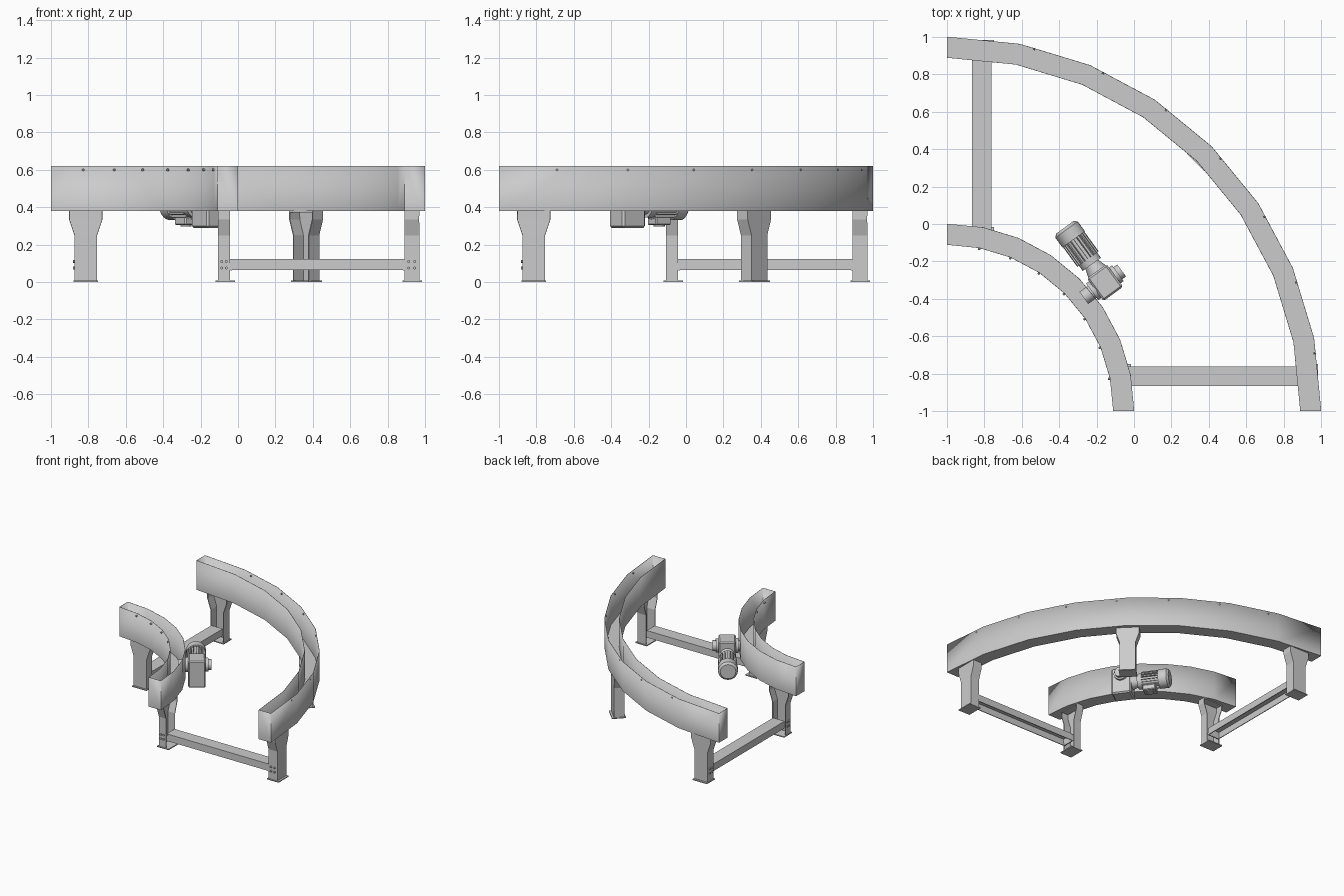
import bpy, bmesh
from math import radians, sin, cos
from mathutils import Matrix, Vector

if "Cube" in bpy.data.objects:
    bpy.data.objects.remove(bpy.data.objects["Cube"])


def finish(name, bm, M=Matrix(), smooth=False, thick=0):
    bmesh.ops.recalc_face_normals(bm, faces=bm.faces)
    me = bpy.data.meshes.new(name)
    bm.to_mesh(me)
    bm.free()
    ob = bpy.data.objects.new(name, me)
    bpy.context.collection.objects.link(ob)
    ob.matrix_world = M
    if thick:
        mod = ob.modifiers.new("sheet", 'SOLIDIFY')
        mod.thickness, mod.offset = thick, 0
    if smooth:
        bpy.ops.object.select_all(action='DESELECT')
        ob.select_set(True)
        bpy.context.view_layer.objects.active = ob
        bpy.ops.object.shade_smooth_by_angle(angle=radians(35))
    return ob


def loft(name, rows, caps=False, **kw):
    """Sheet through equal-length rows of points, optional end caps."""
    bm = bmesh.new()
    grid = [[bm.verts.new(p) for p in row] for row in rows]
    for a, b in zip(grid, grid[1:]):
        for i in range(len(a) - 1):
            bm.faces.new((a[i], a[i + 1], b[i + 1], b[i]))
    if caps:
        bm.faces.new(grid[0])
        bm.faces.new(grid[-1])
    return finish(name, bm, **kw)


def box(name, lo, hi, M=Matrix(), bevel=0):
    lo, hi = Vector(lo), Vector(hi)
    bm = bmesh.new()
    bmesh.ops.create_cube(bm, size=1, matrix=Matrix.Translation((lo + hi) / 2)
                          @ Matrix.Diagonal((*(hi - lo), 1)))
    if bevel:
        bmesh.ops.bevel(bm, geom=bm.edges[:], offset=bevel, segments=1, affect='EDGES')
    return finish(name, bm, M)


def cyl(name, a, b, r, M=Matrix(), r2=None, seg=28):
    a, b = Vector(a), Vector(b)
    bm = bmesh.new()
    rot = (b - a).to_track_quat('Z', 'Y').to_matrix().to_4x4()
    bmesh.ops.create_cone(bm, cap_ends=True, segments=seg, radius1=r,
                          radius2=r if r2 is None else r2, depth=(b - a).length,
                          matrix=Matrix.Translation((a + b) / 2) @ rot)
    return finish(name, bm, M, smooth=True)


# curved rails: open-topped troughs, quarter turn in eight segments
T = Matrix.Translation((-1, -1, 0))
STEP = radians(11.25)


def rail(name, r0, r1):
    sec = [(r0, .62), (r0, .38), (r1, .38), (r1, .62)]
    rows = [[(r * cos(k * STEP), r * sin(k * STEP), z) for r, z in sec] for k in range(9)]
    loft(name, rows, caps=True, M=T, smooth=True, thick=.003)


rail("inner_rail", .89, 1.0)
rail("outer_rail", 1.89, 2.0)

# small bolt heads along the rails
for k in range(1, 8):
    for name, r, out, off in (("inner_rail_bolt", .89, -1, 0), ("outer_rail_bolt", 1.984, 1, -.04)):
        a = k * STEP + off
        d = Vector((cos(a), sin(a), 0))
        z = Vector((0, 0, .6))
        cyl(name, d * r + z, d * (r + out * .012) + z, .006, T, seg=8)


# legs: folded channels that widen at the top (local x = radial, y = sideways)
def leg(name, M, u_open, u_web, u0, bolt_side=0):
    rows = [[(u_open, -w, z), (u_web, -w, z), (u_web, w, z), (u_open, w, z)]
            for z, w in ((.008, .0575), (.25, .0575), (.335, .086), (.38, .086))]
    loft(name, rows, M=M, thick=.006)
    box(name + "_foot", (u0, -.066, 0), (u0 + .105, .066, .008), M)
    box(name + "_top_plate", (min(u_open, u_web), -.086, .372),
        (max(u_open, u_web), .086, .379), M)
    if bolt_side:
        for z in (.075, .11):
            for u in (.3, .7):
                x = u_open + (u_web - u_open) * u
                cyl(name + "_bolt", (x, bolt_side * .058, z), (x, bolt_side * .069, z), .008, M, seg=6)


frames = (("front", Matrix.Translation((-1, -.814, 0)), -1),
          ("left", Matrix.Translation((-.814, -1, 0)) @ Matrix.Rotation(radians(90), 4, 'Z'), 1))
for side, M, b in frames:
    leg(side + "_inner_leg", M, .957, .894, .88, b)
    leg(side + "_outer_leg", M, 1.89, 1.967, 1.88, b)
    # cross beam: channel open downward, with end plates
    rows = [[(x, -.05, .065), (x, -.05, .12), (x, .05, .12), (x, .05, .065)] for x in (.957, 1.89)]
    loft(side + "_cross_beam", rows, M=M, thick=.006)
    for x in (.96, 1.882):
        box(side + "_beam_end_plate", (x, -.053, .062), (x + .008, .053, .122), M)
leg("middle_outer_leg", T @ Matrix.Rotation(radians(45), 4, 'Z'), 1.89, 1.967, 1.88)

# gear motor (local x = motor axis towards gearbox, y = output shaft)
G = Matrix.Translation((-.155, -.313, 0)) @ Matrix.Rotation(radians(-54), 4, 'Z')
Z = .405
box("gearbox", (-.075, -.065, .29), (.075, .065, .51), G, .01)
cyl("gearbox_side_cover", (0, .06, .45), (0, .085, .45), .052, G)
cyl("gearbox_shaft_cap", (0, .085, .45), (0, .11, .45), .04, G)
cyl("output_flange", (0, -.06, .45), (0, -.085, .45), .055, G)
cyl("output_hub", (0, -.085, .45), (0, -.14, .45), .04, G)
cyl("motor_adapter", (-.12, 0, Z), (-.07, 0, Z), .042, G, r2=.058)
cyl("motor_flange", (-.14, 0, Z), (-.12, 0, Z), .06, G)
cyl("motor_body", (-.30, 0, Z), (-.14, 0, Z), .06, G)
cyl("fan_cover", (-.35, 0, Z), (-.285, 0, Z), .074, G)
cyl("fan_cover_end", (-.365, 0, Z), (-.35, 0, Z), .058, G, r2=.074)
for i in range(20):
    R = (G @ Matrix.Translation((0, 0, Z)) @ Matrix.Rotation(radians(18 * i), 4, 'X'))
    box("cooling_fin", (-.285, -.002, .057), (-.155, .002, .071), R)
box("terminal_box", (-.26, -.04, .305), (-.16, .04, .35), G, .006)
cyl("terminal_box_lid", (-.21, 0, .298), (-.21, 0, .306), .03, G)
